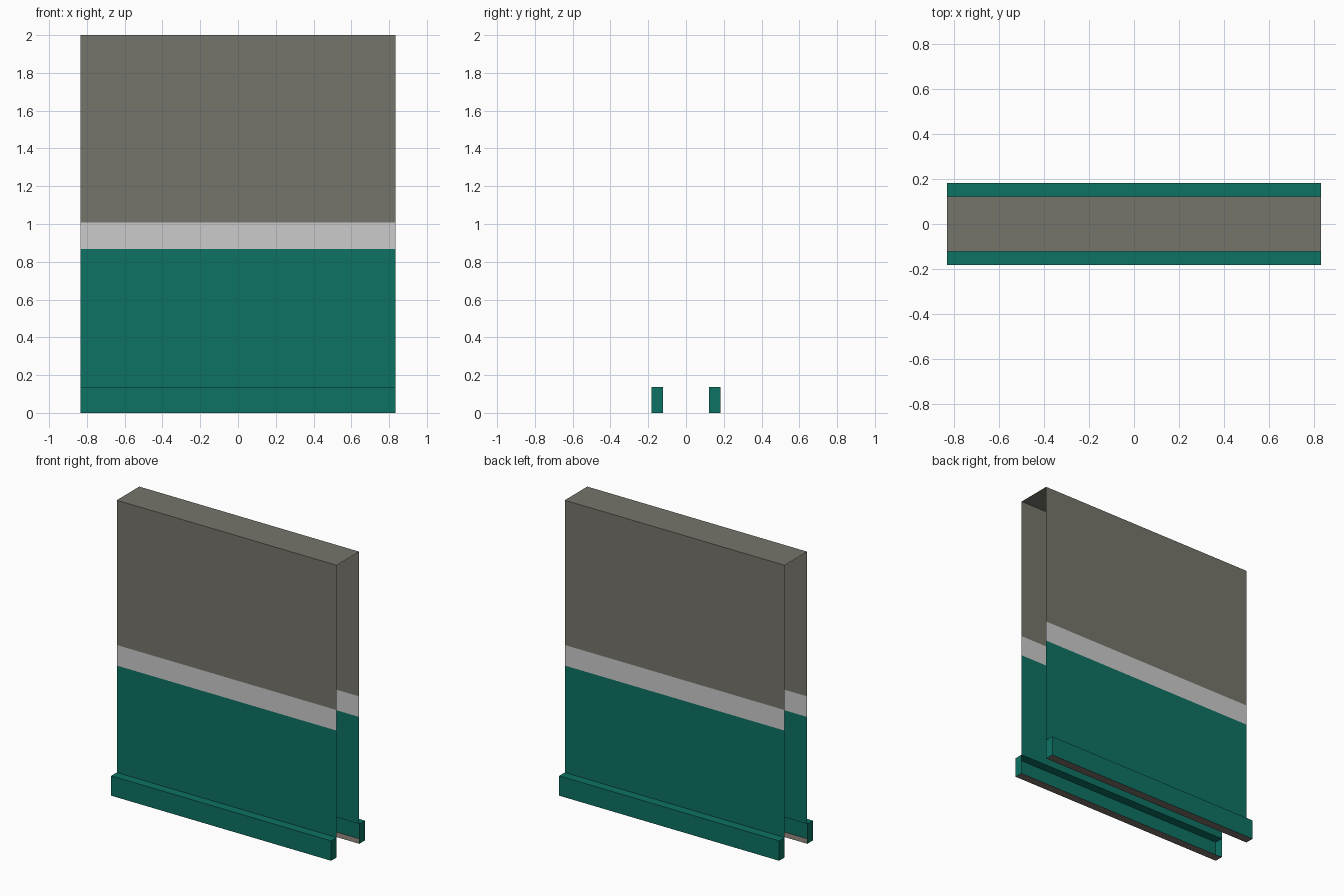
import bpy, bmesh

if "Cube" in bpy.data.objects:
    bpy.data.objects.remove(bpy.data.objects["Cube"])

HALF_X = 0.833           # half length of the wall
WALL_Y, SKIRT_Y = 0.122, 0.182
SKIRT_Z, STRIPE_LOW, STRIPE_HIGH, TOP_Z = 0.136, 0.868, 1.009, 2.0


def material(name, rgb):
    """Flat material from 0-255 sRGB values."""
    lin = [((c / 255 + 0.055) / 1.055) ** 2.4 for c in rgb]
    mat = bpy.data.materials.new(name)
    mat.diffuse_color = (*lin, 1)
    mat.use_nodes = True
    mat.node_tree.nodes["Principled BSDF"].inputs["Base Color"].default_value = mat.diffuse_color
    return mat


grey = material("warm_grey_paint", (118, 117, 107))
white = material("pale_stripe", (203, 203, 203))
teal = material("teal_paint", (13, 113, 99))
base = material("bare_underside", (122, 112, 105))


def make_object(name, bm, mats):
    mesh = bpy.data.meshes.new(name)
    bm.to_mesh(mesh)
    bm.free()
    for m in mats:
        mesh.materials.append(m)
    obj = bpy.data.objects.new(name, mesh)
    bpy.context.collection.objects.link(obj)
    return obj


def sweep(name, profile, mats, rule, caps=False):
    """Sweep an open (y, z) profile along x, colouring faces by rule(centre, normal)."""
    bm = bmesh.new()
    left = [bm.verts.new((-HALF_X, y, z)) for y, z in profile]
    right = [bm.verts.new((HALF_X, y, z)) for y, z in profile]
    for i in range(len(profile) - 1):
        bm.faces.new((left[i], right[i], right[i + 1], left[i + 1]))
    if caps:
        bm.faces.new(left)
        bm.faces.new(right[::-1])
    bm.normal_update()
    for f in bm.faces:
        f.material_index = rule(f.calc_center_median(), f.normal)
    return make_object(name, bm, mats)


# Wall shell: two painted sides and a top, open at the ends and below
heights = [SKIRT_Z, STRIPE_LOW, STRIPE_HIGH, TOP_Z]
shell = [(-WALL_Y, z) for z in heights] + [(WALL_Y, z) for z in heights[::-1]]
sweep("wall_shell", shell, [teal, white, grey],
      lambda c, n: 0 if c.z < STRIPE_LOW else 1 if c.z < STRIPE_HIGH else 2)

# Skirting boards: capped ends, open towards the inside of the wall
for name, s in (("front_skirting", -1), ("back_skirting", 1)):
    profile = [(s * WALL_Y, 0), (s * SKIRT_Y, 0), (s * SKIRT_Y, SKIRT_Z), (s * WALL_Y, SKIRT_Z)]
    if s > 0:
        profile.reverse()    # keep the normals facing outward
    sweep(name, profile, [teal, base],
          lambda c, n: 1 if n.z < -0.5 else 0, caps=True)
